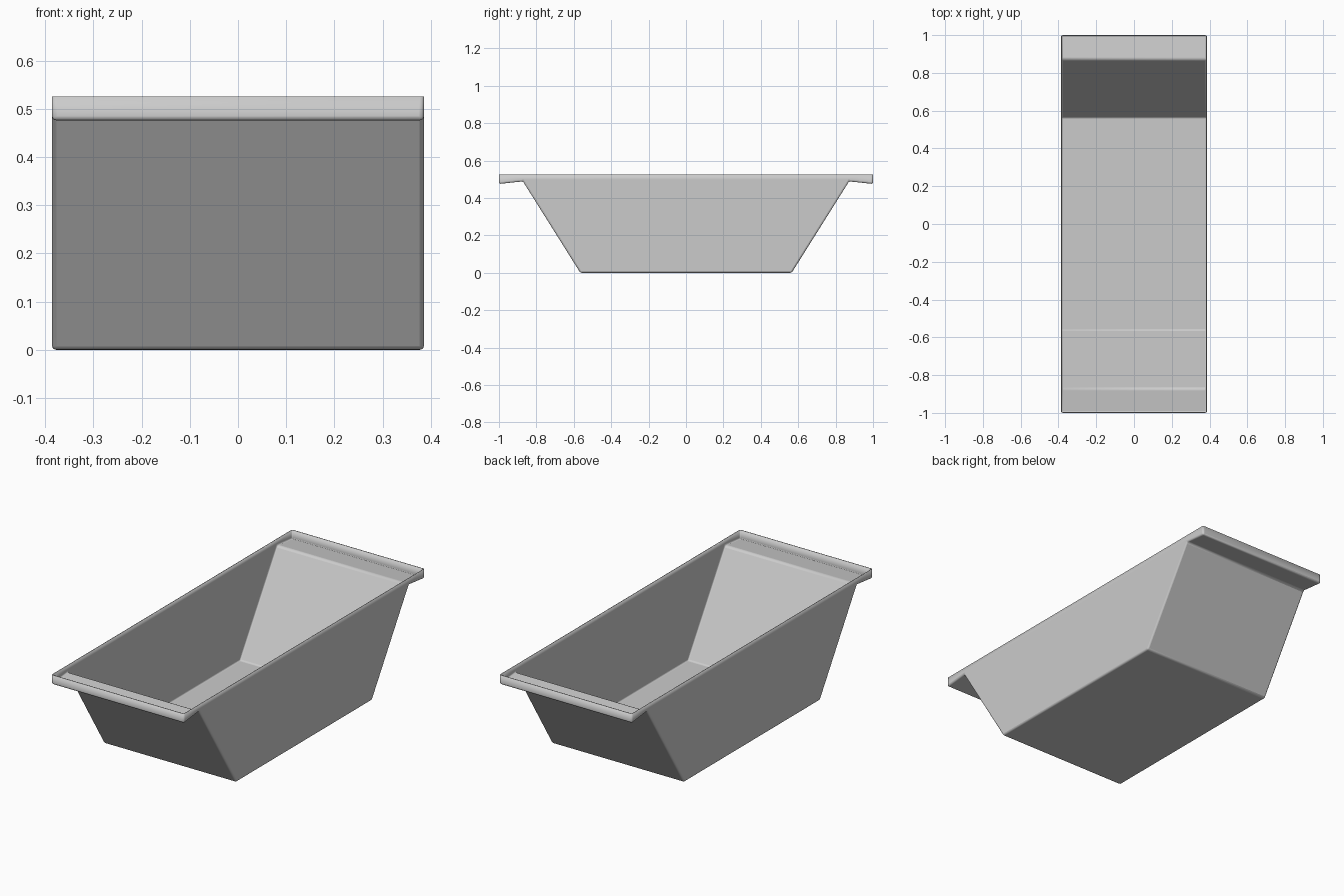
import bpy, bmesh, math

if "Cube" in bpy.data.objects:
    bpy.data.objects.remove(bpy.data.objects["Cube"])

HALF_W = 0.386

# End-to-end profile of the tub (y, z): lip, sloped end, floor, mirrored
half = [(-1.0, 0.525), (-1.0, 0.475), (-0.872, 0.489), (-0.565, 0.0)]
profile = half + [(-y, z) for y, z in reversed(half)]

bm = bmesh.new()
left, right = [[bm.verts.new((x, y, z)) for y, z in profile]
               for x in (-HALF_W, HALF_W)]

# Flat side walls
bm.faces.new(left)
bm.faces.new(list(reversed(right)))

# Lips, sloped ends and floor; the top stays open
for i in range(len(profile) - 1):
    bm.faces.new((left[i + 1], left[i], right[i], right[i + 1]))
bm.normal_update()
bmesh.ops.recalc_face_normals(bm, faces=bm.faces)
# Make sure the floor points down so the sheet thickens inwards
floor = min(bm.faces, key=lambda f: f.calc_center_median().z)
if floor.normal.z > 0:
    bmesh.ops.reverse_faces(bm, faces=bm.faces)

mesh = bpy.data.meshes.new("tub_shell")
bm.to_mesh(mesh)
bm.free()
tub = bpy.data.objects.new("tub_shell", mesh)
bpy.context.collection.objects.link(tub)

# Small bend radius along all folded edges
bevel = tub.modifiers.new("bend_radius", 'BEVEL')
bevel.width = 0.009
bevel.segments = 3
bevel.limit_method = 'ANGLE'
bevel.angle_limit = math.radians(25)

# Thin sheet thickness
sheet = tub.modifiers.new("sheet", 'SOLIDIFY')
sheet.thickness = 0.004
sheet.offset = -1

bpy.context.view_layer.objects.active = tub
tub.select_set(True)
bpy.ops.object.shade_smooth_by_angle(angle=math.radians(35))
